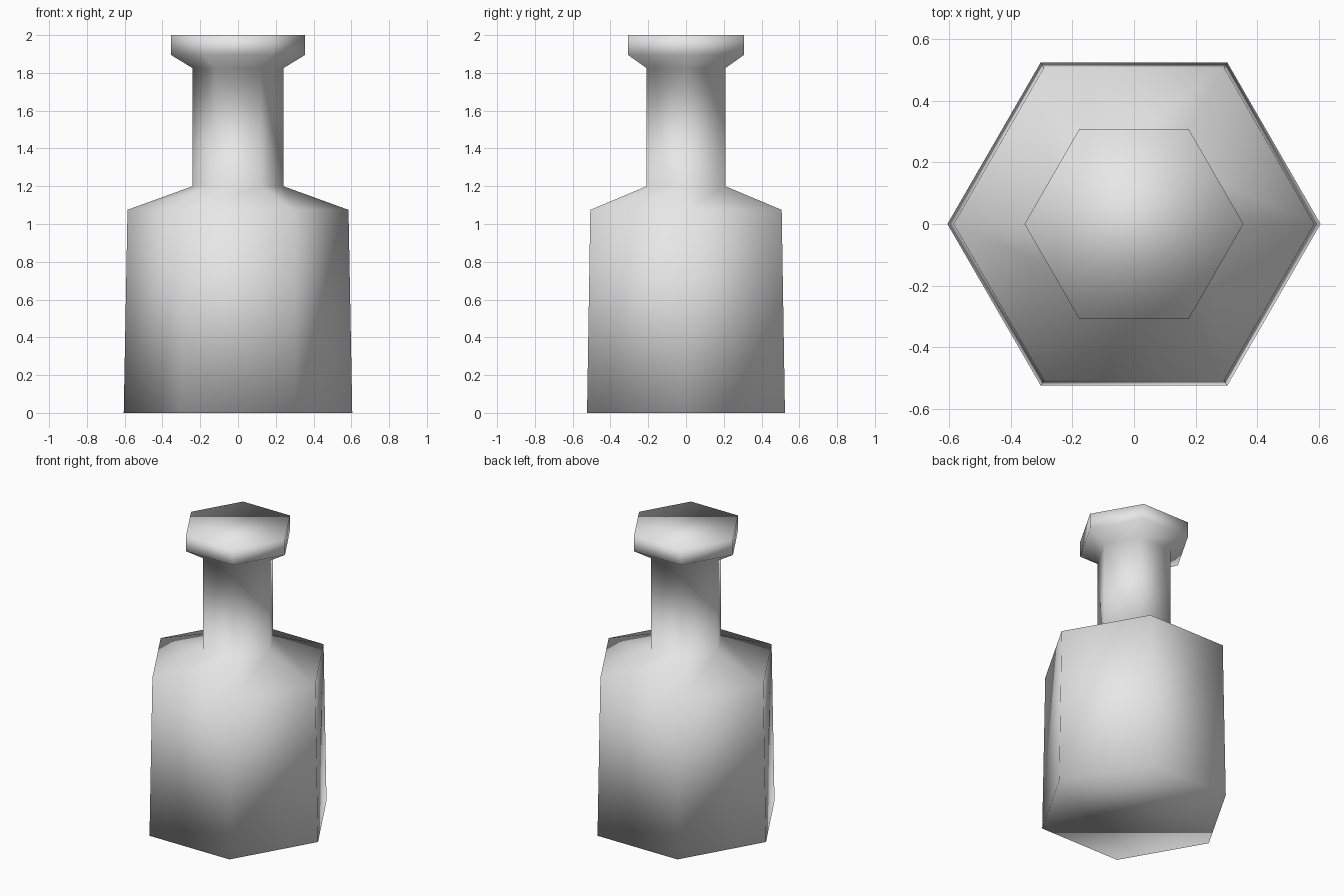
import bpy
import bmesh
from math import cos, sin, pi

cube = bpy.data.objects.get("Cube")
if cube:
    bpy.data.objects.remove(cube, do_unlink=True)

SIDES = 6
# Radius and height of each ring, from base to lip
PROFILE = [(0.605, 0.0), (0.585, 1.075), (0.24, 1.2),
           (0.24, 1.825), (0.355, 1.895), (0.355, 2.0)]

grey = bpy.data.materials.new("light_grey")
grey.use_nodes = True
colour = (0.8, 0.8, 0.8, 1.0)
grey.diffuse_color = colour
for node in grey.node_tree.nodes:
    if node.type == 'BSDF_PRINCIPLED':
        node.inputs["Base Color"].default_value = colour

# Bottle: six-sided rings joined by quads, closed at base and lip
bm = bmesh.new()
rings = []
for radius, z in PROFILE:
    angles = [2 * pi * i / SIDES for i in range(SIDES)]
    rings.append([bm.verts.new((radius * cos(a), radius * sin(a), z)) for a in angles])
for low, high in zip(rings, rings[1:]):
    for i in range(SIDES):
        j = (i + 1) % SIDES
        bm.faces.new((low[i], low[j], high[j], high[i]))
bm.faces.new(reversed(rings[0]))
bm.faces.new(rings[-1])

# Soft shading across the whole surface
for face in bm.faces:
    face.smooth = True

mesh = bpy.data.meshes.new("bottle")
bm.to_mesh(mesh)
bm.free()
mesh.materials.append(grey)
bottle = bpy.data.objects.new("bottle", mesh)
bpy.context.collection.objects.link(bottle)
